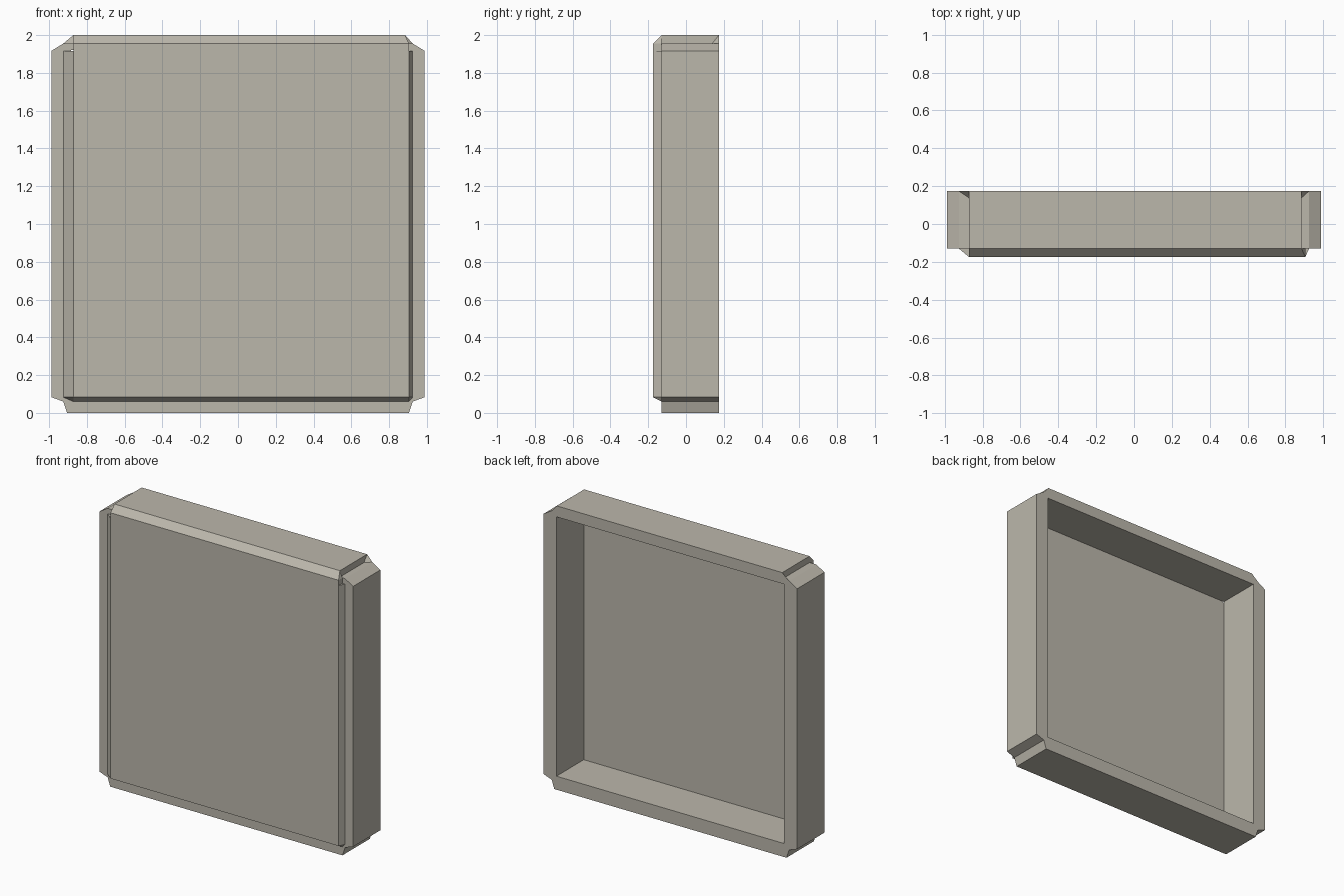
import bpy, bmesh

if "Cube" in bpy.data.objects:
    bpy.data.objects.remove(bpy.data.objects["Cube"])

Y_FRONT, Y_RIM, Y_BACK = -0.174, -0.13, 0.174

stone = bpy.data.materials.new("warm grey")
stone.diffuse_color = (0.50, 0.475, 0.41, 1)
stone.use_nodes = True
stone.node_tree.nodes["Principled BSDF"].inputs["Base Color"].default_value = stone.diffuse_color


def finish(bm, name):
    bmesh.ops.recalc_face_normals(bm, faces=bm.faces[:])
    mesh = bpy.data.meshes.new(name)
    bm.to_mesh(mesh)
    bm.free()
    mesh.materials.append(stone)
    ob = bpy.data.objects.new(name, mesh)
    bpy.context.collection.objects.link(ob)
    return ob


def hull(name, points):
    bm = bmesh.new()
    verts = [bm.verts.new(p) for p in points]
    bmesh.ops.convex_hull(bm, input=verts)
    bmesh.ops.dissolve_limit(bm, angle_limit=0.01, verts=bm.verts[:], edges=bm.edges[:])
    return finish(bm, name)


def ring(name, loops, y0, y1):
    """Fill nested x/z outlines and extrude them from y0 to y1."""
    bm = bmesh.new()
    edges = []
    for loop in loops:
        vs = [bm.verts.new((x, y0, z)) for x, z in loop]
        edges += [bm.edges.new((vs[i - 1], vs[i])) for i in range(len(vs))]
    bmesh.ops.triangle_fill(bm, edges=edges, use_beauty=True)
    out = bmesh.ops.extrude_face_region(bm, geom=bm.faces[:], use_keep_orig=True)
    moved = [g for g in out["geom"] if isinstance(g, bmesh.types.BMVert)]
    bmesh.ops.translate(bm, verts=moved, vec=(0, y1 - y0, 0))
    return finish(bm, name)


# Rim walls with stepped corners around an open back
outer = [(-0.905, 0), (0.905, 0), (0.925, 0.06), (0.988, 0.083),
         (0.988, 1.917), (0.925, 1.955), (0.885, 1.955), (0.885, 2.0),
         (-0.872, 2.0), (-0.872, 1.955), (-0.925, 1.955), (-0.988, 1.917),
         (-0.988, 0.083), (-0.925, 0.06)]
inner = [(-0.885, 0.095), (0.888, 0.095), (0.888, 1.922), (-0.885, 1.922)]
ring("rim_walls", [outer, inner], Y_RIM, Y_BACK)

# Raised front panel with bevelled sides and bottom
front = [(-0.872, 0.083), (0.905, 0.083), (0.905, 1.917), (-0.872, 1.917)]
back = [(-0.925, 0.083), (-0.872, 0.06), (0.905, 0.06), (0.925, 0.083),
        (0.925, 1.917), (-0.925, 1.917)]
hull("front_panel", [(x, Y_FRONT, z) for x, z in front] +
     [(x, Y_RIM, z) for x, z in back])

# Sloping strip that joins the panel to the top wall
hull("top_bevel", [(x, y, z) for y, z, xr in
                   ((Y_FRONT, 1.917, 0.905), (Y_FRONT, 1.955, 0.905),
                    (Y_RIM, 1.917, 0.905), (Y_RIM, 1.955, 0.905), (Y_RIM, 2.0, 0.885))
                   for x in (-0.872, xr)])

# Small wedges filling the top notches at the back
for side, x_in, x_out in (("left", -0.872, -0.925), ("right", 0.885, 0.925)):
    hull(side + "_corner_wedge", [(x_out, Y_BACK, 1.955), (x_in, Y_BACK, 1.955),
                                  (x_in, Y_BACK, 2.0), (x_in, 0.138, 1.955)])
